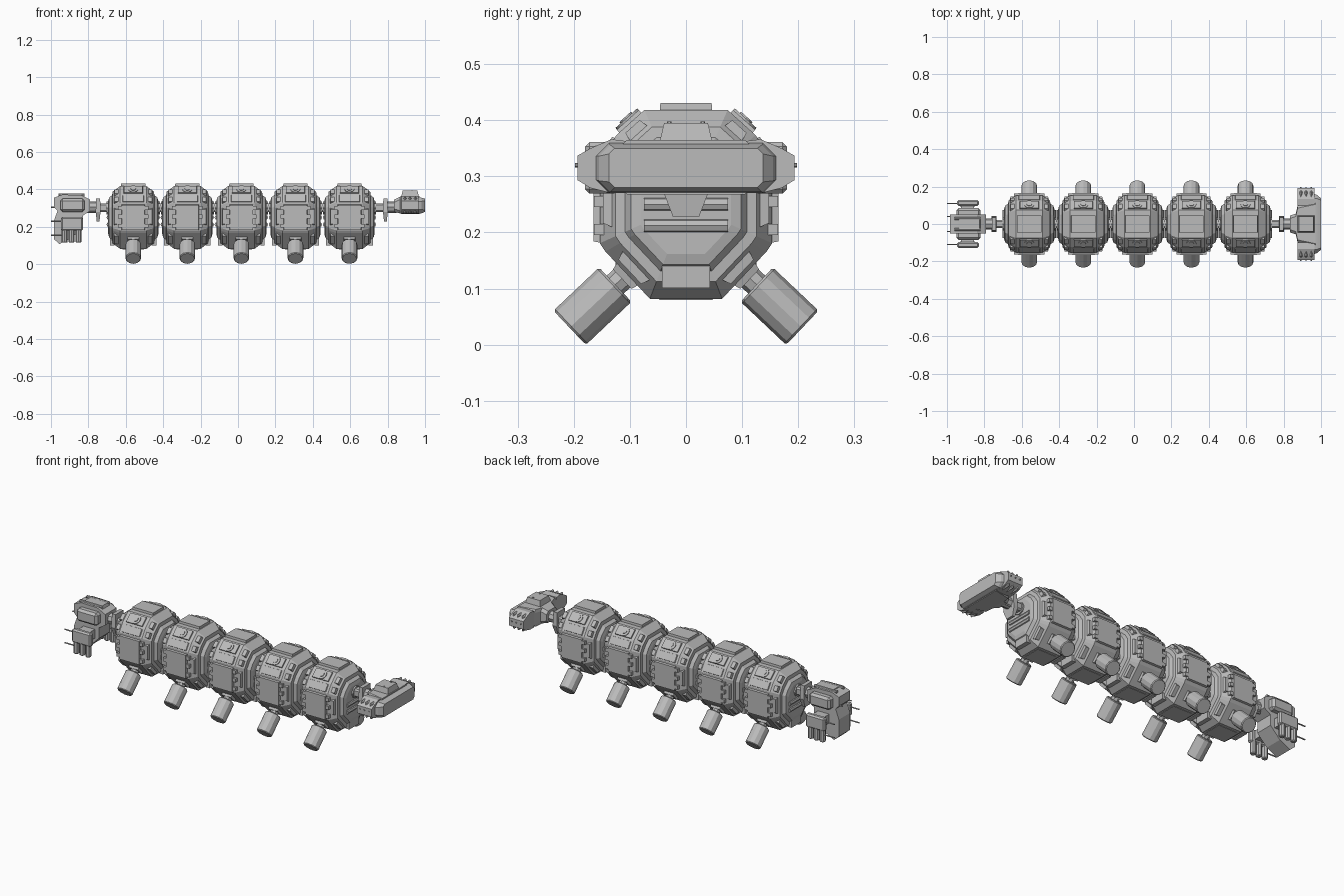
import bpy, bmesh, math
from mathutils import Vector, Matrix

cube = bpy.data.objects.get("Cube")
if cube:
    bpy.data.objects.remove(cube)

hull_grey = bpy.data.materials.new("hull_grey")
hull_grey.use_nodes = True
GREY = (0.5, 0.5, 0.5, 1)
hull_grey.diffuse_color = GREY
hull_grey.node_tree.nodes["Principled BSDF"].inputs["Base Color"].default_value = GREY


def finish(name, bm):
    bmesh.ops.recalc_face_normals(bm, faces=bm.faces)
    mesh = bpy.data.meshes.new(name)
    bm.to_mesh(mesh)
    bm.free()
    mesh.materials.append(hull_grey)
    ob = bpy.data.objects.new(name, mesh)
    bpy.context.collection.objects.link(ob)
    return ob


def bevel(ob, width):
    mod = ob.modifiers.new("edge_bevel", 'BEVEL')
    mod.width, mod.segments = width, 1
    mod.limit_method, mod.angle_limit = 'ANGLE', math.radians(60)
    return ob


def box(name, centre, size, tilt=0.0, taper=1.0):
    """Box whose local z leans from up toward +y by tilt; taper shrinks its outer face."""
    bm = bmesh.new()
    bmesh.ops.create_cube(bm, size=1)
    for v in bm.verts:
        if v.co.z > 0:
            v.co.x *= taper
            v.co.y *= taper
    bm.transform(Matrix.Translation(centre) @ Matrix.Rotation(-tilt, 4, 'X')
                 @ Matrix.Diagonal((*size, 1)))
    return finish(name, bm)


def rod(name, start, end, radius, sides=8):
    a, b = Vector(start), Vector(end)
    bm = bmesh.new()
    bmesh.ops.create_cone(bm, cap_ends=True, segments=sides, radius1=radius,
                          radius2=radius, depth=(b - a).length)
    turn = (b - a).to_track_quat('Z', 'Y').to_matrix().to_4x4()
    bm.transform(Matrix.Translation((a + b) / 2) @ turn)
    return finish(name, bm)


def loft(name, rings):
    bm = bmesh.new()
    loops = [[bm.verts.new(p) for p in ring] for ring in rings]
    n = len(loops[0])
    for a, b in zip(loops, loops[1:]):
        for i in range(n):
            j = (i + 1) % n
            bm.faces.new((a[i], a[j], b[j], b[i]))
    bm.faces.new(loops[0])
    bm.faces.new(loops[-1])
    return finish(name, bm)


def chamfered(y, z0, z1, cut):
    """Half outline of a chamfered rectangle, bottom to top."""
    return [(y - cut, z0), (y, z0 + cut), (y, z1 - cut), (y - cut, z1)]


def ring_x(x, half, scale=1.0, mid=0.25):
    full = half + [(-y, z) for y, z in reversed(half)]
    return [(x, y * scale, mid + (z - mid) * scale) for y, z in full]


SIDES = (-1, 1)
HULL = [(0.065, 0.08), (0.145, 0.165), (0.155, 0.18),
        (0.155, 0.33), (0.125, 0.375), (0.075, 0.42)]

# Pod hull: faceted barrel stepping inward toward both ends
pod = []
steps = [(0.134, 0.52), (0.129, 0.63), (0.113, 0.7), (0.111, 0.81), (0.07, 0.99)]
pod.append(loft("pod_hull", [ring_x(-x, HULL, s) for x, s in steps]
                + [ring_x(x, HULL, s) for x, s in reversed(steps)]))

# Roof and keel plates
pod.append(box("pod_roof_plate", (0, 0, 0.42), (0.134, 0.095, 0.022), 0, 0.96))
pod.append(box("pod_keel_plate", (0, 0, 0.086), (0.12, 0.10, 0.012), math.pi, 0.95))

for s in SIDES:
    # Raised panels following the hull facets
    pod.append(box("pod_side_panel", (0, s * 0.155, 0.25), (0.13, 0.14, 0.02),
                   s * math.pi / 2, 0.94))
    pod.append(box("pod_shoulder_panel", (0, s * 0.138, 0.35), (0.12, 0.045, 0.012),
                   s * math.radians(56), 0.9))
    slope = math.radians(42)
    out = Vector((0, s * math.sin(slope), math.cos(slope)))
    face = Vector((0, s * 0.095, 0.391))
    pod.append(box("pod_hatch_panel", face, (0.11, 0.058, 0.026), s * slope, 0.9))

    # Round hatch
    pod.append(rod("pod_hatch_rim", face, face + out * 0.017, 0.026, 16))
    pod.append(rod("pod_hatch_hub", face, face + out * 0.02, 0.014, 12))

    # Engine drum on a short strut, angled out and down
    low = math.radians(133.4)
    down = Vector((0, s * math.sin(low), math.cos(low)))
    root = Vector((0, s * 0.126, 0.107))
    pod.append(box("pod_engine_mount", (0, s * 0.105, 0.125), (0.07, 0.06, 0.024), s * low, 0.8))
    pod.append(rod("pod_engine_strut", root - down * 0.04, root + down * 0.01, 0.022))
    pod.append(bevel(rod("pod_engine_drum", root, root + down * 0.112, 0.042, 12), 0.004))

    for e in SIDES:
        # Clamps at the side panel edges
        for z in (0.205, 0.255, 0.3):
            pod.append(box("pod_clamp", (e * 0.07, s * 0.154, z), (0.022, 0.02, 0.02)))

        # Stepped rim blocks on each long facet
        for (y0, z0), (y1, z1) in zip(HULL, HULL[1:]):
            length = math.hypot(y1 - y0, z1 - z0)
            if length < 0.03:
                continue
            tilt = math.atan2(z1 - z0, y0 - y1)
            centre = (e * 0.088, s * (y0 + y1) * 0.45, 0.25 + ((z0 + z1) / 2 - 0.25) * 0.9)
            pod.append(box("pod_rim_block", centre, (0.03, length * 0.6, 0.016), s * tilt, 0.85))

for e in SIDES:
    # End bars, lower block and coupling collar
    for z in (0.212, 0.25):
        pod.append(rod("pod_end_bar", (e * 0.13, -0.075, z), (e * 0.13, 0.075, z), 0.013))
    pod.append(box("pod_end_block", (e * 0.113, 0, 0.123), (0.024, 0.085, 0.045)))
    pod.append(rod("pod_coupling", (e * 0.11, 0, 0.3), (e * 0.142, 0, 0.3), 0.034))

# Repeat the pod along the spine
PITCH, FIRST = 0.289, -0.56
for ob in pod:
    for i in range(1, 5):
        twin = ob.copy()
        twin.location.x = FIRST + PITCH * i
        bpy.context.collection.objects.link(twin)
    ob.location.x = FIRST

# Spine and neck fittings at both ends
bevel(box("spine", (0.02, 0, 0.302), (1.66, 0.045, 0.045)), 0.008)
for e in SIDES:
    x = 0.02 + e * 0.768
    box("neck_plate_top", (x, 0, 0.315), (0.026, 0.08, 0.075), 0, 0.85)
    box("neck_plate_bottom", (x, 0, 0.253), (0.026, 0.085, 0.05), math.pi, 0.55)
    rod("neck_sleeve", (x, 0, 0.305), (x + e * 0.06, 0, 0.305), 0.03)

# Hammer-shaped head
core = [(0.835, 0.045, 0.28, 0.345), (0.865, 0.055, 0.272, 0.36),
        (0.875, 0.1, 0.268, 0.365), (0.97, 0.12, 0.268, 0.365)]
loft("head_core", [ring_x(x, chamfered(y, a, b, 0.015)) for x, y, a, b in core])
loft("head_face_plate", [ring_x(0.95, chamfered(0.165, 0.27, 0.362, 0.025)),
                         ring_x(0.98, chamfered(0.155, 0.272, 0.356, 0.02)),
                         ring_x(1.0, chamfered(0.137, 0.28, 0.35, 0.01))])
box("head_crest", (0.92, 0, 0.372), (0.1, 0.1, 0.046), 0, 0.78)
LOBE = [(0.1, 0.27, 0.362), (0.133, 0.27, 0.366), (0.17, 0.279, 0.35), (0.193, 0.293, 0.337)]
for s in SIDES:
    loft("head_lobe", [[(0.875, s * y, a), (0.965, s * y, a), (0.965, s * y, b),
                        (0.875, s * y, b)] for y, a, b in LOBE])
    rod("head_crest_post", (0.93, s * 0.03, 0.37), (0.93, s * 0.03, 0.398), 0.004, 6)
    for x in (0.892, 0.92, 0.948):
        bevel(box("head_finger", (x, s * 0.15, 0.315), (0.016, 0.06, 0.092)), 0.012)
        rod("head_spike", (x, s * 0.17, 0.32), (x, s * 0.198, 0.32), 0.004, 6)

# Tail body with overhanging deck and hooked lower half
TAIL = [(-0.79, 0.345), (-0.84, 0.37), (-0.94, 0.372), (-0.985, 0.355), (-0.985, 0.305),
        (-0.965, 0.285), (-0.985, 0.23), (-0.985, 0.135), (-0.955, 0.108), (-0.89, 0.14),
        (-0.83, 0.2), (-0.83, 0.26), (-0.79, 0.285)]
loft("tail_body", [[(x, y, z) for x, z in TAIL] for y in (-0.05, 0.05)])
box("tail_deck", (-0.88, 0, 0.361), (0.13, 0.07, 0.03), 0, 0.85)
for s in SIDES:
    bevel(box("tail_cheek", (-0.885, s * 0.06, 0.315), (0.13, 0.05, 0.07)), 0.012)
    box("tail_weapon_arm", (-0.89, s * 0.072, 0.22), (0.07, 0.06, 0.05))
    bevel(box("tail_weapon_box", (-0.888, s * 0.112, 0.215), (0.118, 0.03, 0.075)), 0.008)
    rod("tail_deck_rail", (-0.96, s * 0.03, 0.371), (-0.82, s * 0.03, 0.371), 0.008)
    for x in (-0.927, -0.89, -0.853):
        bevel(rod("tail_barrel", (x, s * 0.11, 0.115), (x, s * 0.11, 0.2), 0.016), 0.004)
    for y, z in ((0.11, 0.155), (0.11, 0.23), (0.04, 0.305)):
        rod("tail_antenna", (-1.0, s * y, z), (-0.92, s * y, z), 0.004, 6)
